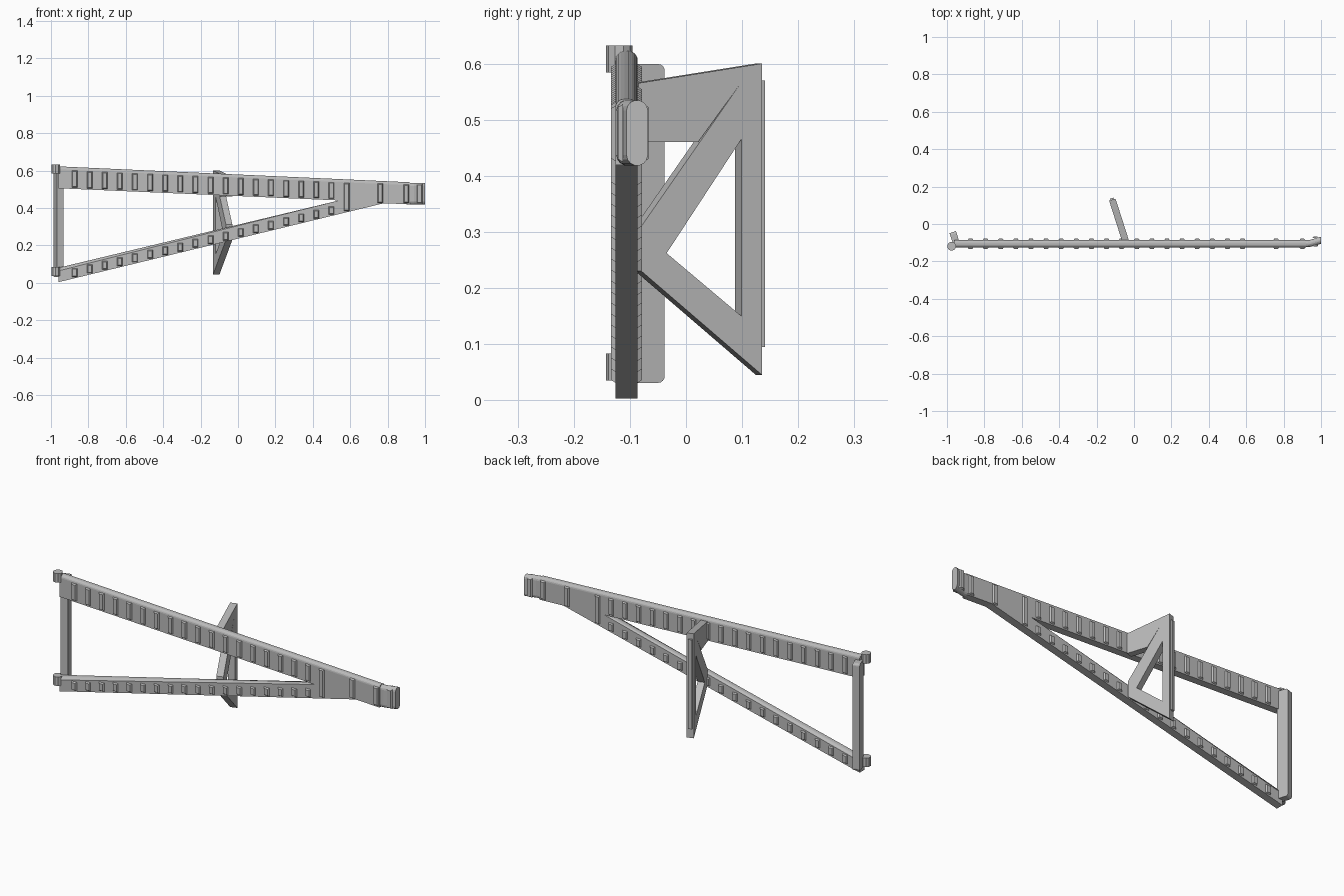
import bpy, bmesh, math
from mathutils import Vector, Matrix

cube = bpy.data.objects.get("Cube")
if cube:
    bpy.data.objects.remove(cube, do_unlink=True)

GREY = (0.5, 0.5, 0.5, 1)
mat = bpy.data.materials.new("plain grey")
mat.use_nodes = True
mat.diffuse_color = GREY
mat.node_tree.nodes["Principled BSDF"].inputs["Base Color"].default_value = GREY


def finish(name, bm):
    bmesh.ops.recalc_face_normals(bm, faces=bm.faces)
    mesh = bpy.data.meshes.new(name)
    bm.to_mesh(mesh)
    bm.free()
    mesh.materials.append(mat)
    obj = bpy.data.objects.new(name, mesh)
    bpy.context.collection.objects.link(obj)
    return obj


def add_prism(bm, points, offset):
    """Extrude a planar outline, centred on its plane."""
    half = Vector(offset) / 2
    a = [bm.verts.new(Vector(p) - half) for p in points]
    b = [bm.verts.new(Vector(p) + half) for p in points]
    bm.faces.new(a[::-1])
    bm.faces.new(b)
    for i in range(len(a)):
        j = (i + 1) % len(a)
        bm.faces.new((a[i], a[j], b[j], b[i]))


def lerp(x, a, b):
    return a[1] + (b[1] - a[1]) * (x - a[0]) / (b[0] - a[0])


# Frame edges as (x, z) pairs
TOP = (-0.96, 0.622), (0.92, 0.537)
UNDER = (-0.96, 0.505), (0.54, 0.44)
LOW_TOP = (-0.96, 0.08), (0.54, 0.44)
LOW = (-0.96, 0.003), (0.78, 0.425)
MID_Y, DEPTH = -0.106, 0.04

# Forked frame with rounded upper edges
bm = bmesh.new()
outline = [LOW[0], LOW[1], (0.92, 0.419), TOP[1], TOP[0], UNDER[0], UNDER[1], LOW_TOP[0]]
add_prism(bm, [(x, MID_Y, z) for x, z in outline], (0, DEPTH, 0))
bmesh.ops.recalc_face_normals(bm, faces=bm.faces)
rounded = []
for e in bm.edges:
    d = e.verts[1].co - e.verts[0].co
    if abs(d.x) > 0.5 and any(f.normal.z > 0.5 for f in e.link_faces):
        rounded.append(e)
bmesh.ops.bevel(bm, geom=rounded, offset=0.016, segments=4, profile=0.5,
                affect='EDGES', clamp_overlap=True)
finish("forked_frame", bm)


# Grip ribs on both faces, with a tapered outer face
def add_rib(bm, x, z0, z1, y=MID_Y):
    for side in (-1, 1):
        rings = []
        for half, out in ((0.016, 0.018), (0.010, 0.0275)):
            inset = 0.016 - half
            rings.append([bm.verts.new((x + sx * half, y + side * out, z))
                          for sx, z in ((-1, z0 + inset), (1, z0 + inset),
                                        (1, z1 - inset), (-1, z1 - inset))])
        a, b = rings
        bm.faces.new(a)
        bm.faces.new(b)
        for i in range(4):
            j = (i + 1) % 4
            bm.faces.new((a[i], a[j], b[j], b[i]))


bm = bmesh.new()
for i in range(19):
    x = -0.874 + i * 0.0808
    bottom = lerp(x, *UNDER) if x < 0.54 else lerp(x, *LOW)
    add_rib(bm, x, bottom + 0.006, lerp(x, *TOP) - 0.018)
for x in (0.76, 0.90):
    add_rib(bm, x, 0.425, lerp(x, *TOP) - 0.012)
add_rib(bm, 0.97, 0.424, 0.528, -0.094)
finish("upper_ribs", bm)

bm = bmesh.new()
for i in range(18):
    x = -0.874 + i * 0.0808
    add_rib(bm, x, lerp(x, *LOW) + 0.006, lerp(x, *LOW_TOP) - 0.022)
finish("lower_ribs", bm)

# Bent tip with a capsule cross-section
bm = bmesh.new()
rings = []
for x, y in ((0.90, MID_Y), (0.94, -0.104), (1.0, -0.087)):
    ring = []
    for i in range(16):
        a = math.pi * (i // 8) + math.pi * (i % 8) / 7
        r = 0.019
        z = (0.516 if i < 8 else 0.437) + r * math.sin(a)
        ring.append(bm.verts.new((x, y + r * math.cos(a), z)))
    rings.append(ring)
for a, b in zip(rings, rings[1:]):
    for i in range(16):
        j = (i + 1) % 16
        bm.faces.new((a[i], a[j], b[j], b[i]))
bm.faces.new(rings[0])
bm.faces.new(rings[-1])
finish("bent_tip", bm)

# Upright post at the wide end, turned slightly, with rounded outer corners
bm = bmesh.new()
bmesh.ops.create_cube(bm, size=1)
bmesh.ops.scale(bm, vec=(0.036, 0.06, 0.568), verts=bm.verts)
corners = [e for e in bm.edges
           if all(v.co.y > 0 for v in e.verts) and abs(e.verts[0].co.z - e.verts[1].co.z) < 0.01]
bmesh.ops.bevel(bm, geom=corners, offset=0.012, segments=4, profile=0.5, affect='EDGES')
bmesh.ops.rotate(bm, matrix=Matrix.Rotation(math.radians(18), 3, 'Z'), verts=bm.verts)
bmesh.ops.translate(bm, vec=(-0.96, -0.072, 0.315), verts=bm.verts)
finish("end_post", bm)

# Small hinge knuckles at both ends of the post
for name, z in (("upper_knuckle", 0.608), ("lower_knuckle", 0.059)):
    bm = bmesh.new()
    bmesh.ops.create_cone(bm, cap_ends=True, segments=10, radius1=0.024, radius2=0.024, depth=0.048)
    bmesh.ops.translate(bm, vec=(-0.975, -0.119, z), verts=bm.verts)
    finish(name, bm)

# Triangular rear brace, swung out from the frame
bm = bmesh.new()
NORMAL = Vector((0.952, 0.305, 0)) * 0.036


def brace(*points):
    add_prism(bm, [(-0.047 - 0.32 * (y + 0.085), y, z) for y, z in points], NORMAL)


brace((-0.09, 0.565), (0.13, 0.60), (0.13, 0.56), (0.09, 0.562), (0.016, 0.46), (-0.09, 0.46))
brace((0.09, 0.562), (0.13, 0.565), (0.093, 0.465), (-0.04, 0.262), (-0.085, 0.23), (-0.085, 0.31))
brace((-0.085, 0.23), (-0.04, 0.262), (0.093, 0.15), (0.13, 0.045))
brace((0.093, 0.15), (0.093, 0.465), (0.13, 0.565), (0.13, 0.045))
finish("rear_brace", bm)

# Narrow rim along the brace's back edge
bm = bmesh.new()
add_prism(bm, [(-0.115, 0.125, 0.095), (-0.119, 0.138, 0.095),
               (-0.119, 0.138, 0.57), (-0.115, 0.125, 0.57)], NORMAL * 0.55)
finish("brace_rim", bm)
